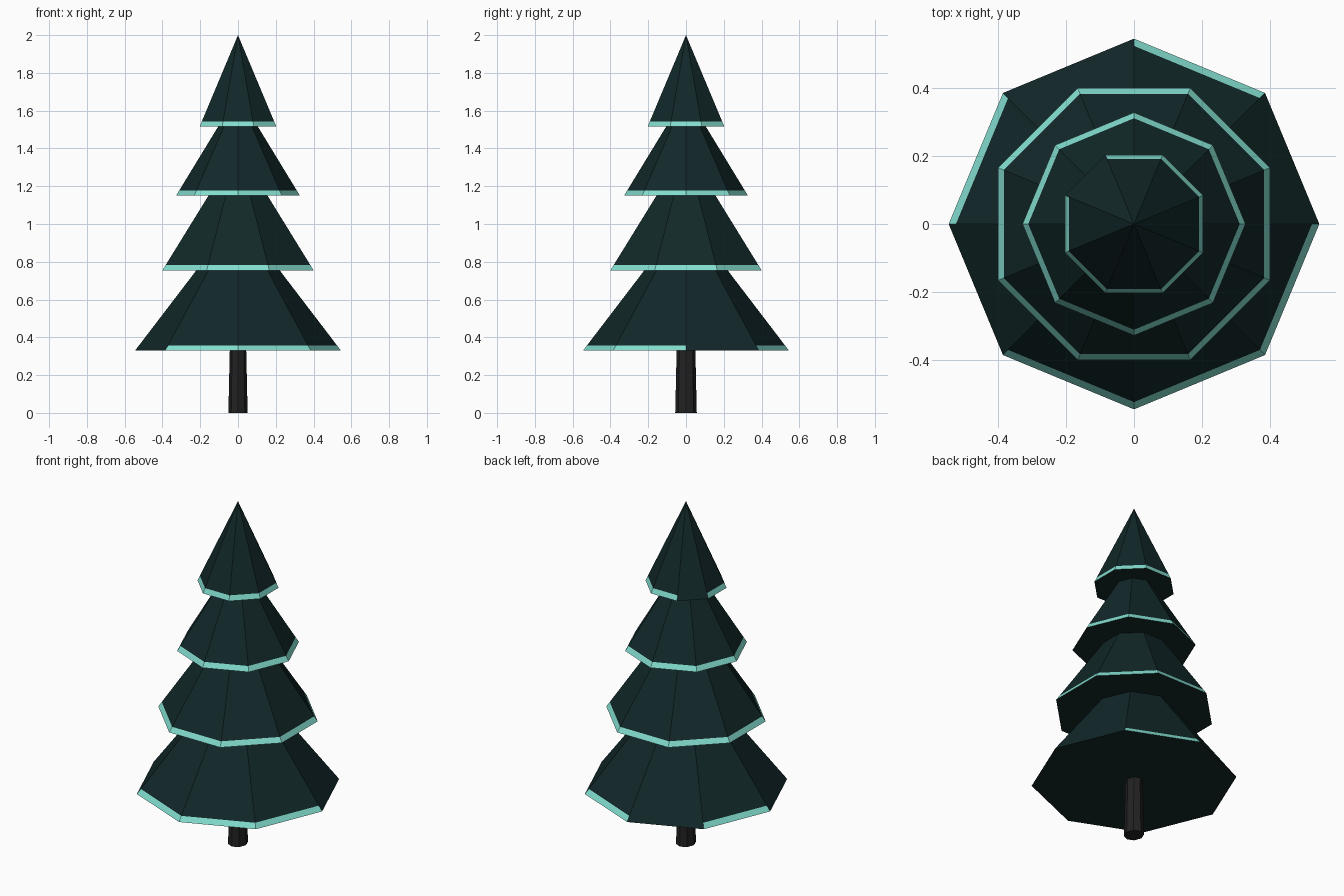
import bpy, bmesh, math

if "Cube" in bpy.data.objects:
    bpy.data.objects.remove(bpy.data.objects["Cube"])


def make_material(name, color):
    mat = bpy.data.materials.new(name)
    mat.diffuse_color = (*color, 1.0)
    mat.use_nodes = True
    mat.node_tree.nodes["Principled BSDF"].inputs["Base Color"].default_value = mat.diffuse_color
    return mat


NEEDLES = make_material("dark_teal_needles", (0.0058, 0.0208, 0.0218))
FROST = make_material("mint_frost", (0.225, 0.72, 0.62))
BARK = make_material("charcoal_bark", (0.0165, 0.016, 0.0165))

SIDES = 8


def stack_rings(name, rings, start_angle, materials, accent_skip=None):
    """Closed eight-sided solid from (rx, ry, z) rings; the lowest band takes
    the second material, except on the sides listed in accent_skip."""
    bm = bmesh.new()
    loops = []
    for rx, ry, z in rings:
        if rx == 0:
            loops.append([bm.verts.new((0, 0, z))] * SIDES)
            continue
        loops.append([bm.verts.new((rx * math.cos(a), ry * math.sin(a), z))
                      for a in (start_angle + i * math.tau / SIDES for i in range(SIDES))])
    for level, (low, high) in enumerate(zip(loops, loops[1:])):
        for i in range(SIDES):
            j = (i + 1) % SIDES
            corners = list(dict.fromkeys((low[i], low[j], high[j], high[i])))
            face = bm.faces.new(corners)
            if accent_skip is not None and level == 0 and i not in accent_skip:
                face.material_index = 1
    bm.faces.new(loops[0][::-1])
    if rings[-1][0] > 0:
        bm.faces.new(loops[-1])
    mesh = bpy.data.meshes.new(name)
    bm.to_mesh(mesh)
    bm.free()
    for mat in materials:
        mesh.materials.append(mat)
    obj = bpy.data.objects.new(name, mesh)
    bpy.context.collection.objects.link(obj)
    return obj


# Trunk, slightly tapered
stack_rings("trunk", [(0.051, 0.057, 0.0), (0.042, 0.048, 0.40)], 0, [BARK])

# Branch tiers: name, base z, base radius, top z, top radius, half-step turn, sides without frost
HALF = math.pi / SIDES
TIERS = [
    ("bottom_tier", 0.33, 0.545, 0.80, 0.186, 0, {0, 2, 4}),
    ("lower_middle_tier", 0.755, 0.433, 1.20, 0.136, HALF, set()),
    ("upper_middle_tier", 1.15, 0.328, 1.56, 0.078, 0, set()),
    ("top_tier", 1.515, 0.220, 2.0, 0.0, HALF, {2}),
]
BAND = 0.028  # height of the frosted rim

for name, z0, r0, z1, r1, turn, bare in TIERS:
    r_band = r0 + (r1 - r0) * BAND / (z1 - z0)
    rings = [(r0, r0, z0), (r_band, r_band, z0 + BAND), (r1, r1, z1)]
    stack_rings(name, rings, turn, [NEEDLES, FROST], bare)
